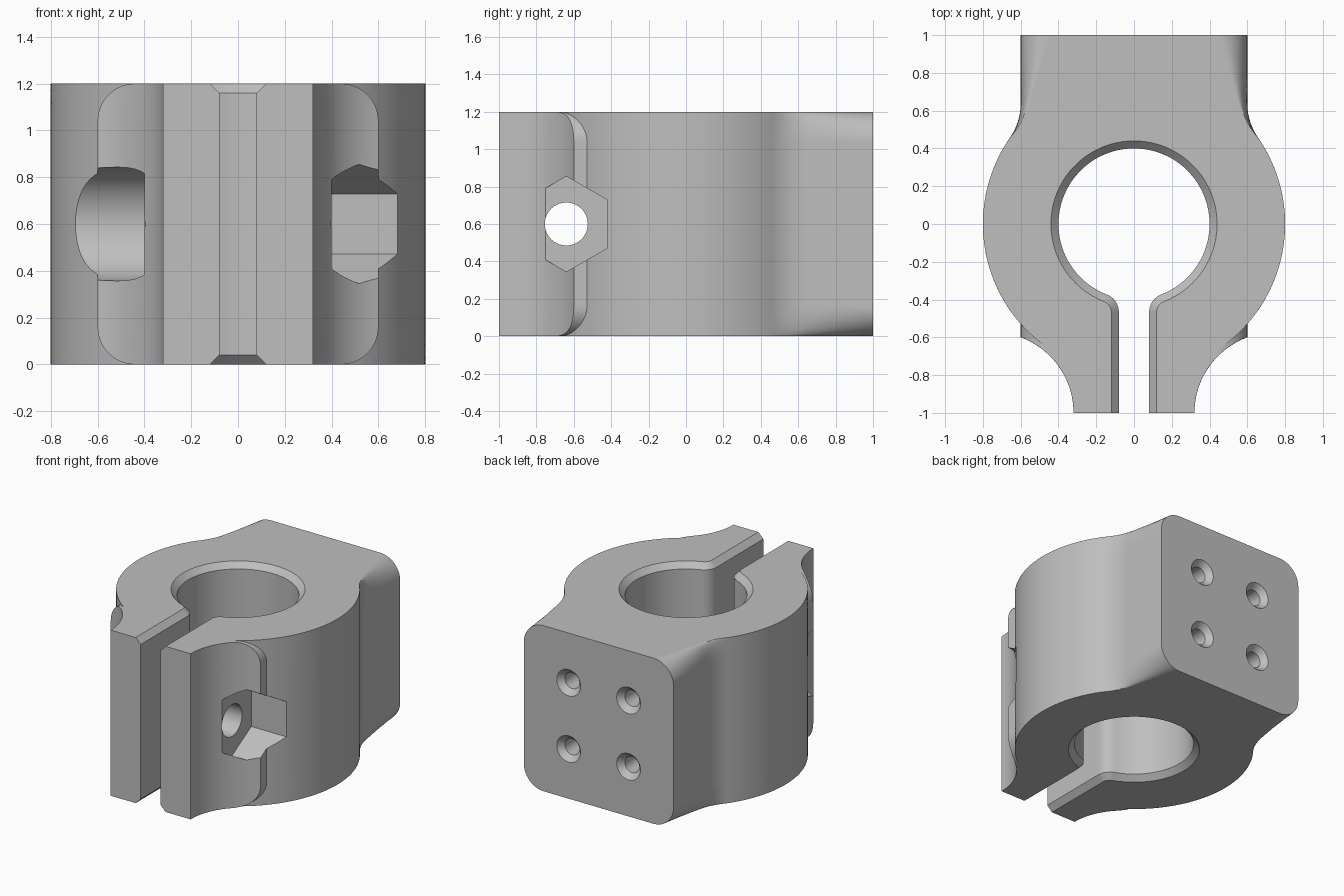
import bpy, bmesh
from math import sin, cos, pi, sqrt, atan2, acos, radians

cube = bpy.data.objects.get("Cube")
if cube:
    bpy.data.objects.remove(cube, do_unlink=True)

HEIGHT, WIDTH, CORNER = 1.2, 0.6, 0.16      # block size and its rounded edges
RING, BORE, SLOT = 0.8, 0.4, 0.08           # clamp ring, bore and half slot
MID = HEIGHT / 2

grey = bpy.data.materials.new("plain grey")
grey.use_nodes = True
grey.diffuse_color = (0.52, 0.52, 0.52, 1)
grey.node_tree.nodes["Principled BSDF"].inputs["Base Color"].default_value = grey.diffuse_color


def loft(name, rings):
    """Closed solid through rings with equal point counts."""
    bm = bmesh.new()
    loops = [[bm.verts.new(p) for p in ring] for ring in rings]
    n = len(loops[0])
    for a, b in zip(loops, loops[1:]):
        for i in range(n):
            j = (i + 1) % n
            bm.faces.new((a[i], a[j], b[j], b[i]))
    bm.faces.new(loops[0][::-1])
    bm.faces.new(loops[-1])
    bmesh.ops.recalc_face_normals(bm, faces=bm.faces)
    mesh = bpy.data.meshes.new(name)
    bm.to_mesh(mesh)
    bm.free()
    mesh.materials.append(grey)
    ob = bpy.data.objects.new(name, mesh)
    bpy.context.collection.objects.link(ob)
    return ob


def arc(cx, cy, r, a0, a1, n):
    return [(cx + r * cos(a0 + (a1 - a0) * i / n), cy + r * sin(a0 + (a1 - a0) * i / n))
            for i in range(n + 1)]


def mirrored(half, z):
    """Complete a +x half outline at height z."""
    other = [(-x, y) for x, y in reversed(half) if x > 1e-6]
    return [(x, y, z) for x, y in half + other]


def body_half(w):
    """Half outline of the body where the block has half width w."""
    # concave ear flank
    r = 0.426
    cx = 0.32 + r
    pts = arc(cx, -1, r, pi, acos((w - cx) / r), 16)
    # clamp ring, then the fillet into the mounting block
    fillet = 0.32
    fx = WIDTH + fillet
    fy = sqrt((RING + fillet) ** 2 - fx ** 2)
    touch = atan2(fy, fx)
    pts += arc(0, 0, RING, -acos(w / RING), touch, 48)
    y0 = RING * sin(touch)
    back = arc(fx, fy, fillet, pi + touch, pi, 10)[1:]
    back += [(WIDTH, fy + (1 - fy) * i / 8) for i in range(1, 9)]
    # the rounded edge fades out towards the ring
    return pts + [(x - (WIDTH - w) * ((y - y0) / (1 - y0)) ** 1.15, y) for x, y in back]


def bore_half(grow):
    """Half outline of bore and slot, widened by grow."""
    r = 0.1
    cx = SLOT + r
    cy = -sqrt((BORE + r) ** 2 - cx ** 2)
    a = atan2(cy, cx)
    return ([(SLOT + grow, -1.1)] + arc(cx, cy, r - grow, pi, a + pi, 8)
            + arc(0, 0, BORE + grow, a, pi / 2, 40)[0:])


def drill(name, axis, u, v, steps, sides):
    """Turned cutter along x or y; steps are (position, radius)."""
    rings = []
    for t, r in steps:
        flat = arc(u, v, r, pi / 2, pi / 2 + 2 * pi, sides)[:-1]
        rings.append([(t, p, q) if axis == "x" else (p, t, q) for p, q in flat])
    return loft(name, rings)


# clamp body
levels = []
for i in range(11):
    a = i / 10 * pi / 2
    levels.append((CORNER * (1 - cos(a)), WIDTH - CORNER * (1 - sin(a))))
levels += [(HEIGHT - z, w) for z, w in reversed(levels)]
body = loft("clamp_body", [mirrored(body_half(w), z) for z, w in levels])

# bore and slot with chamfered rims
chamfer = [(-0.01, 0.05), (0.04, 0), (HEIGHT - 0.04, 0), (HEIGHT + 0.01, 0.05)]
cutters = [loft("bore_cutter", [mirrored(bore_half(g), z) for z, g in chamfer])]

# clamping bolt: through hole, nut pocket and head recess
BOLT_Y = -0.64
cutters.append(drill("nut_cutter", "x", BOLT_Y, MID, [(0.4, 0.255), (0.9, 0.255)], 6))
cutters.append(drill("head_cutter", "x", BOLT_Y, MID, [(-0.4, 0.243), (-0.9, 0.243)], 48))
cutters.append(drill("bolt_cutter", "x", BOLT_Y, MID, [(-0.47, 0.115), (0.47, 0.115)], 40))

# countersunk mounting holes in the back
for sx in (-1, 1):
    for sz in (-1, 1):
        cutters.append(drill("mount_cutter", "y", 0.24 * sx, MID + 0.24 * sz,
                             [(1.01, 0.105), (0.96, 0.058), (0.7, 0.058)], 32))

# cut, then shade
bpy.ops.object.select_all(action="DESELECT")
bpy.context.view_layer.objects.active = body
body.select_set(True)
for cutter in cutters:
    cutter.hide_render = True
    mod = body.modifiers.new("cut", "BOOLEAN")
    mod.operation, mod.solver, mod.object = "DIFFERENCE", "EXACT", cutter
    bpy.ops.object.modifier_apply(modifier=mod.name)
    bpy.data.objects.remove(cutter, do_unlink=True)

bpy.ops.object.shade_smooth_by_angle(angle=radians(28))
normals = body.modifiers.new("even_normals", "WEIGHTED_NORMAL")
normals.keep_sharp = True
